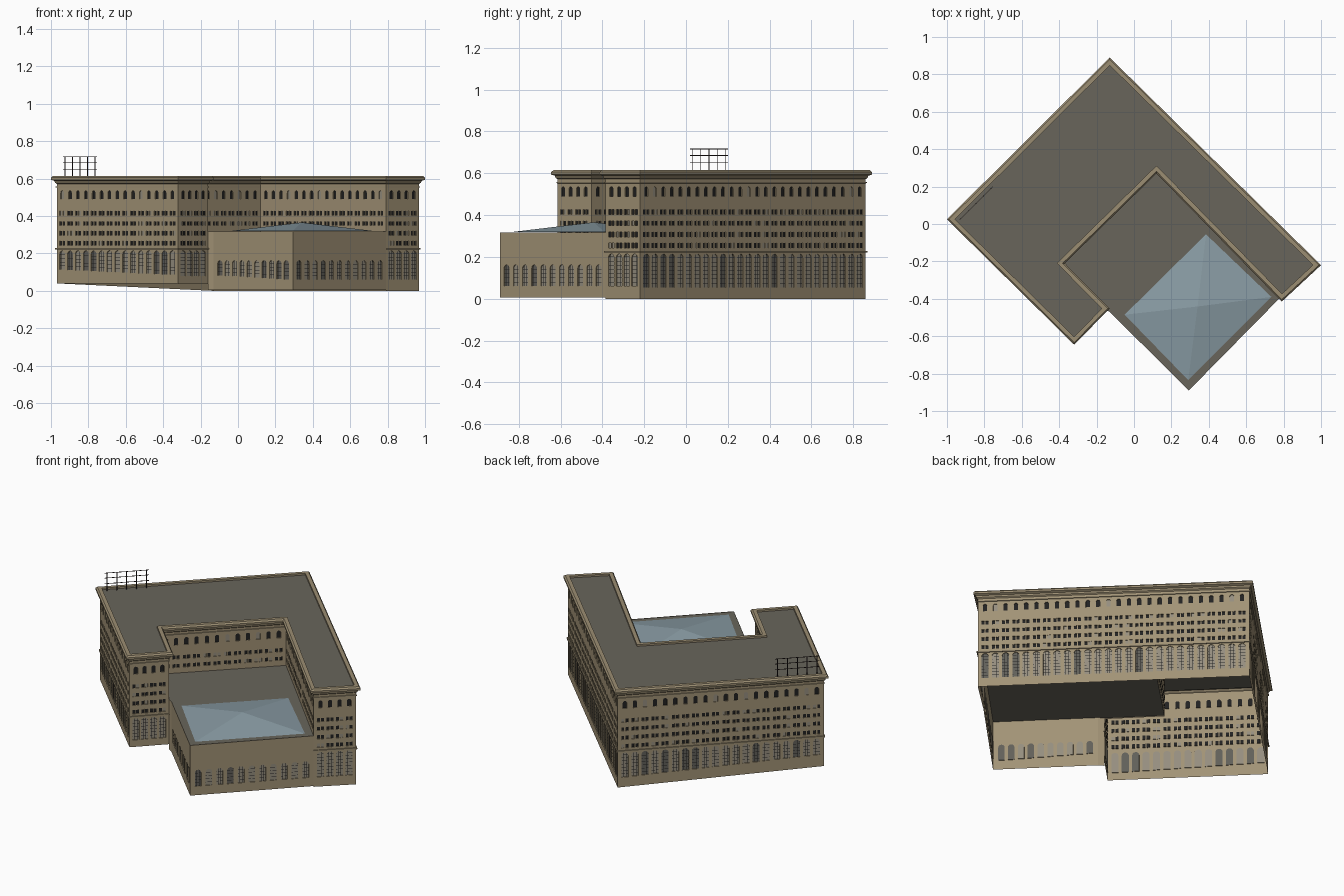
import bpy, math, random
from mathutils import Vector

if "Cube" in bpy.data.objects:
    bpy.data.objects.remove(bpy.data.objects["Cube"])

random.seed(4)

def material(name, rgb):
    m = bpy.data.materials.new(name)
    m.diffuse_color = (*rgb, 1)
    m.use_nodes = True
    m.node_tree.nodes["Principled BSDF"].inputs["Base Color"].default_value = m.diffuse_color
    return m

STONE = material("stone", (0.36, 0.29, 0.18))
TRIM = material("trim_stone", (0.33, 0.27, 0.17))
ROOF = material("roof_grey", (0.14, 0.13, 0.105))
DARK = material("dark_glass", (0.015, 0.015, 0.015))
PANE = material("pale_glass", (0.30, 0.27, 0.21))
GREY = material("grey_glass", (0.12, 0.115, 0.10))
BLUE = material("skylight_glass", (0.25, 0.33, 0.37))
IRON = material("iron", (0.03, 0.02, 0.02))
MATS = [STONE, DARK, PANE, GREY, TRIM]

def make(name, verts, faces, mats, idx=None):
    me = bpy.data.meshes.new(name)
    me.from_pydata([tuple(v) for v in verts], [], faces)
    for m in mats:
        me.materials.append(m)
    if idx:
        me.polygons.foreach_set("material_index", idx)
    ob = bpy.data.objects.new(name, me)
    bpy.context.collection.objects.link(ob)
    return ob

def offset(poly, d):
    """Mitred outward offset of a counter-clockwise outline."""
    out = []
    for i, p in enumerate(poly):
        a = (p - poly[i - 1]).normalized()
        b = (poly[(i + 1) % len(poly)] - p).normalized()
        na, nb = Vector((a.y, -a.x)), Vector((b.y, -b.x))
        out.append(p + (na + nb) * d / (1 + na.dot(nb)))
    return out

def sweep(name, poly, profile, mats, closed=False, cap=False):
    """Run an (offset, z) profile round an outline."""
    n, k = len(poly), len(profile)
    v = [(p.x, p.y, z) for d, z in profile for p in offset(poly, d)]
    f = [(j * n + i, j * n + (i + 1) % n, (j + 1) % k * n + (i + 1) % n, (j + 1) % k * n + i)
         for j in range(k if closed else k - 1) for i in range(n)]
    idx = [0] * len(f)
    if cap:
        f.append(tuple(range((k - 1) * n, k * n)))
        idx.append(1)
    return make(name, v, f, mats, idx)

def wall(name, p, q, rows, base=(0, 0), sill=(0, 0), top=0.59, pitch=0.058, edge=0.012):
    """Wall of bays with recessed windows.
    rows: (z0, z1, sill, head, width, arched, per_bay); z0 None = sloping base and sill."""
    d = q - p
    L = d.length
    d.normalize()
    nrm = Vector((d.y, -d.x))
    V, F, M = [], [], []

    def face(pts, m=0, depth=0.0):
        s0 = len(V)
        for pt in pts:
            dd = pt[2] if len(pt) > 2 else depth
            w = p + d * pt[0] - nrm * dd
            V.append((w.x, w.y, pt[1]))
        F.append(tuple(range(s0, len(V))))
        M.append(m)

    bz = lambda s: base[0] + (base[1] - base[0]) * s / L
    sz = lambda s: sill[0] + (sill[1] - sill[0]) * s / L
    bays = max(1, round((L - 2 * edge) / pitch))
    low = rows[0][0]
    for a, b in ((0, edge), (L - edge, L)):
        face([(a, bz(a) if low is None else low), (b, bz(b) if low is None else low), (b, top), (a, top)])
    for z0, z1, zs, zt, w, arched, per in rows:
        cell = (L - 2 * edge) / (bays * per)
        for i in range(bays * per):
            a = edge + i * cell
            b, c = a + cell, a + cell / 2
            if per == 2:
                c += cell * (0.1 if i % 2 == 0 else -0.1)
            ground = z0 is None
            lo = (bz(a), bz(c), bz(b)) if ground else (z0,) * 3
            s = sz(c) if ground else zs
            h = w / 2
            # left half of the opening, from the sill up to the crown
            if arched:
                left = [(c - h * math.cos(t * math.pi / 8), zt - h + h * math.sin(t * math.pi / 8)) for t in range(5)]
            else:
                left = [(c - h, zt), (c, zt)]
            left = [(c, s), (c - h, s)] + left
            right = [(2 * c - x, z) for x, z in left]
            face([(c, lo[1])] + left + [(c, z1), (a, z1), (a, lo[0])])
            face([(c, lo[1]), (b, lo[2]), (b, z1), (c, z1)] + right[::-1])
            # reveals and glass
            dep = 0.005
            ring = right[:-1] + left[::-1][:-1]
            for j in range(len(ring)):
                u, v = ring[j], ring[(j + 1) % len(ring)]
                face([(*v, 0), (*u, 0), (*u, dep), (*v, dep)])
            if ground:
                m = 3 if random.random() < 0.2 else 2
            else:
                m = 2 if random.random() < 0.12 else 1
            face(ring, m, dep)
            # glazing bars on the tall ground floor windows
            if ground:
                t = 0.0012
                for bx in (c - h * 0.4, c + h * 0.4):
                    face([(bx - t, s), (bx + t, s), (bx + t, zt - h * 0.2), (bx - t, zt - h * 0.2)], 1, dep - .001)
                zz = s + 0.02
                while zz < zt - h * 0.6:
                    face([(c - h, zz - t), (c + h, zz - t), (c + h, zz + t), (c - h, zz + t)], 1, dep - .001)
                    zz += 0.02
    # plain strip between the last row and the cornice
    zt = rows[-1][1]
    if zt < top - 1e-4:
        face([(edge, zt), (L - edge, zt), (L - edge, top), (edge, top)])
    return make(name, V, F, MATS, M)

# outline of the cornice, then of the walls behind it
outer = [Vector(c) for c in ((-1, .025), (-.32, -.645), (-.13, -.452), (-.37, -.21),
                             (.12, .27), (.79, -.415), (1, -.22), (-.13, .89))]
W = offset(outer, -0.022)
left, south, n1, n2, court, r1, right, north = W

upper = [(.335, .385, .35, .372, .017, False, 2),
         (.385, .445, .403, .426, .017, False, 2),
         (.445, .56, .49, .536, .024, True, 1)]
full = [(None, .225, 0, .215, .04, True, 1),
        (.225, .28, .243, .267, .017, False, 2),
        (.28, .335, .296, .32, .017, False, 2)] + upper
inner = [(.31, .385, .35, .372, .017, False, 2)] + upper[1:]

# street walls
wall("front_left_wall", left, south, full, (.04, .04), (.115, .085))
wall("front_wing_end_wall", south, n1, full, (.037, .037), (.08, .08))
wall("right_wing_end_wall", r1, right, full, (0, 0), (.06, .06))
wall("back_right_wall", right, north, full, (0, 0), (.055, .055))
wall("back_left_wall", north, left, full, (0, .04), (.06, .115))
# courtyard walls above the low roof
wall("courtyard_side_wall", n1, n2, inner)
wall("courtyard_back_wall", n2, court, inner)
wall("courtyard_right_wall", court, r1, inner)

# cornice with parapet and flat roof
sweep("cornice_and_roof", W, [(0, .572), (.007, .578), (.009, .588), (.022, .594), (.022, .606), (.014, .615),
                              (-.008, .615), (-.008, .604)], [TRIM, ROOF], cap=True)
sweep("upper_string_course", W, [(0, .552), (.004, .553), (.004, .558), (0, .559)], [TRIM])

def band(name, pts, z, h, t):
    """Projecting band along an open run of walls."""
    V, F = [], []
    for a, b in zip(pts, pts[1:]):
        e = (b - a).normalized()
        n = Vector((e.y, -e.x)) * t
        k = len(V)
        a2, b2 = a + n - e * t, b + n + e * t
        for zz in (z, z + h):
            V += [(*a, zz), (*b, zz), (*b2, zz), (*a2, zz)]
        F += [(k + 3, k + 2, k + 6, k + 7), (k + 4, k + 7, k + 6, k + 5), (k, k + 1, k + 2, k + 3)]
    return make(name, V, F, [TRIM])

band("ground_floor_band_left", [r1, right, north, left, south, n1], .221, .008, .006)

# low front wing
A, B = Vector((-.13, -.47)), Vector((.293, -.89))
low_rows = [(None, .18, 0, .163, .036, True, 1)]
wall("low_wing_left_wall", A, B, low_rows, (.005, .005), (.085, .06), top=.318, pitch=.056, edge=.02)
wall("low_wing_front_wall", B, r1, low_rows, (.005, .005), (.06, .06), top=.318, pitch=.064, edge=.015)
make("low_wing_return_wall", [(*n1, .005), (*A, .005), (*A, .318), (*n1, .318)], [(0, 1, 2, 3)], [STONE])
make("low_wing_roof", [(*c, .316) for c in (A, B, r1, court, n2, n1)], [tuple(range(6))], [ROOF])

# shallow pyramid skylight
base = [(-.05, -.485), (.29, -.835), (.735, -.39), (.385, -.055)]
make("skylight", [(x, y, .319) for x, y in base] + [(.34, -.441, .366)],
     [(i, (i + 1) % 4, 4) for i in range(4)], [BLUE])

# rooftop sign frame, left blank
def bar(name, a, b, r=0.0018):
    a, b = Vector(a), Vector(b)
    bpy.ops.mesh.primitive_cube_add(size=1, location=(a + b) / 2)
    ob = bpy.context.object
    ob.name = name
    ob.scale = (r * 2, r * 2, (b - a).length)
    ob.rotation_euler = (b - a).to_track_quat('Z', 'Y').to_euler()
    ob.data.materials.append(IRON)

s0, s1 = Vector((-.925, .03)), Vector((-.765, .19))
for i in range(5):
    c = s0.lerp(s1, i / 4)
    bar("sign_post", (*c, .604), (*c, .717))
for z in (.65, .685, .716):
    bar("sign_rail", (*s0.lerp(s1, -.06), z), (*s0.lerp(s1, 1.06), z), .0014)
